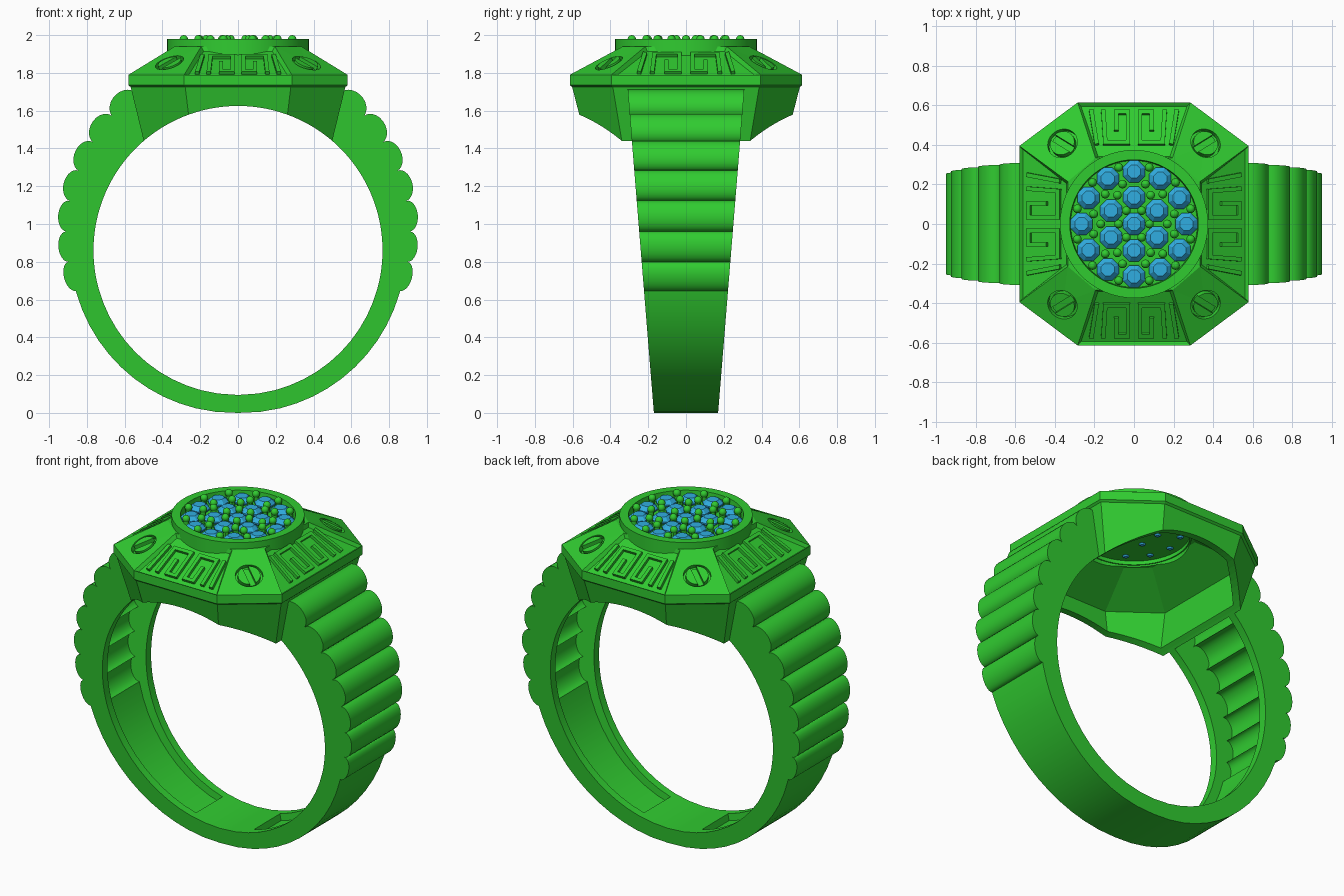
import bpy, bmesh, math
from mathutils import Vector, Matrix

if "Cube" in bpy.data.objects:
    bpy.data.objects.remove(bpy.data.objects["Cube"])

def mat(name, col):
    m = bpy.data.materials.new(name)
    m.diffuse_color = col
    m.use_nodes = True
    m.node_tree.nodes["Principled BSDF"].inputs["Base Color"].default_value = m.diffuse_color
    return m
GREEN = mat("green_metal", (0.03, 0.6, 0.03, 1))
BLUE = mat("blue_gem", (0.03, 0.42, 0.75, 1))

def finish(name, bm, m=GREEN, smooth=False):
    bmesh.ops.recalc_face_normals(bm, faces=bm.faces)
    me = bpy.data.meshes.new(name)
    bm.to_mesh(me); bm.free()
    ob = bpy.data.objects.new(name, me)
    bpy.context.collection.objects.link(ob)
    me.materials.append(m)
    if smooth:
        bpy.ops.object.select_all(action='DESELECT')
        ob.select_set(True)
        bpy.context.view_layer.objects.active = ob
        bpy.ops.object.shade_smooth_by_angle(angle=math.radians(30))
    return ob

def loft(bm, rings, closed=False):
    vs = [[bm.verts.new(p) for p in r] for r in rings]
    n = len(vs[0])
    pairs = list(zip(vs, vs[1:])) + ([(vs[-1], vs[0])] if closed else [])
    for a, b in pairs:
        for i in range(n):
            bm.faces.new((a[i], a[(i+1) % n], b[(i+1) % n], b[i]))
    if not closed:
        bm.faces.new(vs[0][::-1]); bm.faces.new(vs[-1])

def prism(bm, pts, z0, z1, M):
    loft(bm, [[M @ Vector((x, y, z)) for x, y in pts] for z in (z0, z1)])

def circle(r, z, n=64, cx=0, cy=0, off=0):
    return [(cx + r*math.cos(off + 2*math.pi*i/n), cy + r*math.sin(off + 2*math.pi*i/n), z) for i in range(n)]

def cut(ob, bm):
    c = finish("cutter", bm)
    c.hide_render = True
    md = ob.modifiers.new("cut", 'BOOLEAN')
    md.operation, md.solver, md.object = 'DIFFERENCE', 'EXACT', c
    bpy.context.view_layer.objects.active = ob
    bpy.ops.object.modifier_apply(modifier=md.name)
    bpy.data.objects.remove(c)

CZ, RI = 0.86, 0.765      # finger hole

# ---- ridged shank with hollow back ----
def lerp(a, b, t): return a + (b - a)*t
def base_r(a):
    return lerp(0.86, 0.885, (a+90)/76) if a < -14 else lerp(0.885, 0.985, (a+14)/71)
P = 71/7
samples = [(-90, 0, 0), (-82, 0, 0), (-75, 0, 0), (-75, 0, 1)]
samples += [(a, 0, 1) for a in range(-69, -14, 6)]
for k in range(7):
    for j in range(12):
        u = -math.cos(math.pi*j/12)
        a = -14 + P*(k + (u+1)/2)
        samples.append((a, lerp(0.04, 0.07, k/6)*math.sqrt(max(0, 1-u*u)), 1))
samples.append((57, 0, 1))

def section(a, bump, groove, sx):
    ro = base_r(a) + bump
    ai = a if a < 25 else 25 + (a-25)*24.3/32
    rr = ro - 0.06 if groove else RI
    ar = ai + (a-ai)*(rr-RI)/(ro-RI)
    def pt(r, ang, side, inset=0):
        t = math.radians(ang)
        z = CZ + r*math.sin(t)
        return Vector((sx*r*math.cos(t), side*(0.17 + 0.081*z - inset), z))
    return [pt(ro, a, -1), pt(ro, a, 1), pt(RI, ai, 1), pt(RI, ai, 1, .05),
            pt(rr, ar, 1, .05), pt(rr, ar, -1, .05), pt(RI, ai, -1, .05), pt(RI, ai, -1)]
bm = bmesh.new()
loft(bm, [section(*s, 1) for s in samples[::-1]] + [section(*s, -1) for s in samples[1:]])
bmesh.ops.remove_doubles(bm, verts=bm.verts, dist=1e-5)
finish("shank", bm, smooth=True)

# ---- octagonal head ----
def octa(ax, ay, bx, by, z, s=1):
    return [Vector((x*s, y*s, z)) for x, y in ((ax, -ay), (ax, ay), (bx, by), (-bx, by),
            (-ax, ay), (-ax, -ay), (-bx, -by), (bx, -by))]
LOW, UP = (0.58, 0.395, 0.285, 0.615), (0.335, 0.215, 0.195, 0.335)
ZL, ZU = 1.79, 1.94
bm = bmesh.new()
loft(bm, [octa(*LOW, 1.38, .835), octa(*LOW, 1.725, .98), octa(*LOW, 1.735), octa(*LOW, ZL), octa(*UP, ZU)])
bmesh.ops.recalc_face_normals(bm, faces=bm.faces)
panels = [f for f in bm.faces if 0.3 < f.normal.z < 0.99
          and min(abs(f.normal.x), abs(f.normal.y)) < 0.05]
bmesh.ops.inset_individual(bm, faces=panels, thickness=0.022, depth=-0.02)
head = finish("head", bm)

# hollow underside, finger hole and stone opening
bm = bmesh.new()
loft(bm, [octa(*LOW, 1.3, .73), octa(*LOW, 1.74, .915), octa(*UP, 1.87, .87)])
cut(head, bm)
bm = bmesh.new()
loft(bm, [[(RI*math.cos(2*math.pi*i/128), y, CZ + RI*math.sin(2*math.pi*i/128)) for i in range(128)] for y in (-1, 1)])
cut(head, bm)
bm = bmesh.new()
loft(bm, [circle(0.322, 1.8), circle(0.322, 2.1)])
cut(head, bm)

def facet_frame(p, q):
    """frame with y running up the slope from p to q, z pointing out"""
    v = (q - p).normalized()
    u = Vector((-v.y, v.x, 0)).normalized() * -1
    n = u.cross(v)
    M = Matrix((u, v, n)).transposed().to_4x4()
    M.translation = p
    return M

# ---- corner screws in round recesses ----
rec, scr = bmesh.new(), bmesh.new()
disc = [(p[0], p[1]) for p in circle(0.078, 0, 32)]
half = [(0.064*math.cos(t), 0.064*math.sin(t)) for t in
        [math.radians(lerp(16, 164, i/14)) for i in range(15)]]
for sx in (-1, 1):
    for sy in (-1, 1):
        p, q = Vector((sx*.4325, sy*.505, ZL)), Vector((sx*.265, sy*.275, ZU))
        M = facet_frame(p, q) @ Matrix.Translation((0, 0.135, 0))
        prism(rec, disc, -0.028, 0.1, M)
        S = M @ Matrix.Rotation(math.radians(90 - 20*sx*sy), 4, 'Z')
        prism(scr, half, -0.04, 0.004, S)
        prism(scr, half, -0.04, 0.004, S @ Matrix.Rotation(math.pi, 4, 'Z'))
        prism(scr, [(x*.8, y*.8) for x, y in disc], -0.04, -0.018, M)
cut(head, rec)
finish("corner_screws", scr)

# ---- raised meander pattern on four panels ----
keys = bmesh.new()
V0, V1, W = 0.05, 0.225, 0.011
strokes = [[(.215, 0), (.19, 1)],
           [(.155, 0), (.145, 1), (.03, 1), (.03, 0), (.09, 0), (.09, .55)]]
def key_panel(p, q, k):
    M = facet_frame(p, q)
    for s in (-1, 1):
        for path in strokes:
            pts = [Vector((s*k*u, lerp(V0, V1, v))) for u, v in path]
            for a, b in zip(pts, pts[1:]):
                d = (b-a).normalized()*W
                nrm = Vector((-d.y, d.x))
                prism(keys, [a-d+nrm, a-d-nrm, b+d-nrm, b+d+nrm], -0.03, -0.002, M)
for s in (-1, 1):
    key_panel(Vector((0, s*LOW[3], ZL)), Vector((0, s*UP[3], ZU)), 1)
    key_panel(Vector((s*LOW[0], 0, ZL)), Vector((s*UP[0], 0, ZU)), 1.15)
finish("meander_pattern", keys)

# ---- round collar and stone plate ----
bm = bmesh.new()
loft(bm, [circle(.375, 1.88), circle(.375, 1.98), circle(.325, 1.98), circle(.315, 1.88)], closed=True)
finish("collar", bm, smooth=True)
bm = bmesh.new()
loft(bm, [circle(.325, 1.905), circle(.325, 1.935)])
finish("stone_plate", bm, smooth=True)

# ---- faceted stones ----
def polar(r, n, off):
    return [(r*math.cos(math.radians(off + 360*i/n)), r*math.sin(math.radians(off + 360*i/n))) for i in range(n)]
bm = bmesh.new()
for x, y in [(0, 0)] + polar(.135, 6, 30) + polar(.265, 12, 0):
    loft(bm, [circle(r, z, 8, x, y, math.pi/8) for r, z in
              ((.012, 1.897), (.06, 1.945), (.06, 1.953), (.036, 1.975))])
finish("stones", bm, BLUE)

# ---- bead prongs between the stones ----
bm = bmesh.new()
for x, y in (polar(.078, 6, 0) + polar(.168, 6, 0) + polar(.21, 6, 14) + polar(.21, 6, 46)
             + polar(.297, 12, 15)):
    bmesh.ops.create_uvsphere(bm, u_segments=16, v_segments=10, radius=.022,
                              matrix=Matrix.Translation((x, y, 1.978)))
    loft(bm, [circle(.017, 1.92, 12, x, y), circle(.017, 1.975, 12, x, y)])
finish("bead_prongs", bm, smooth=True)
